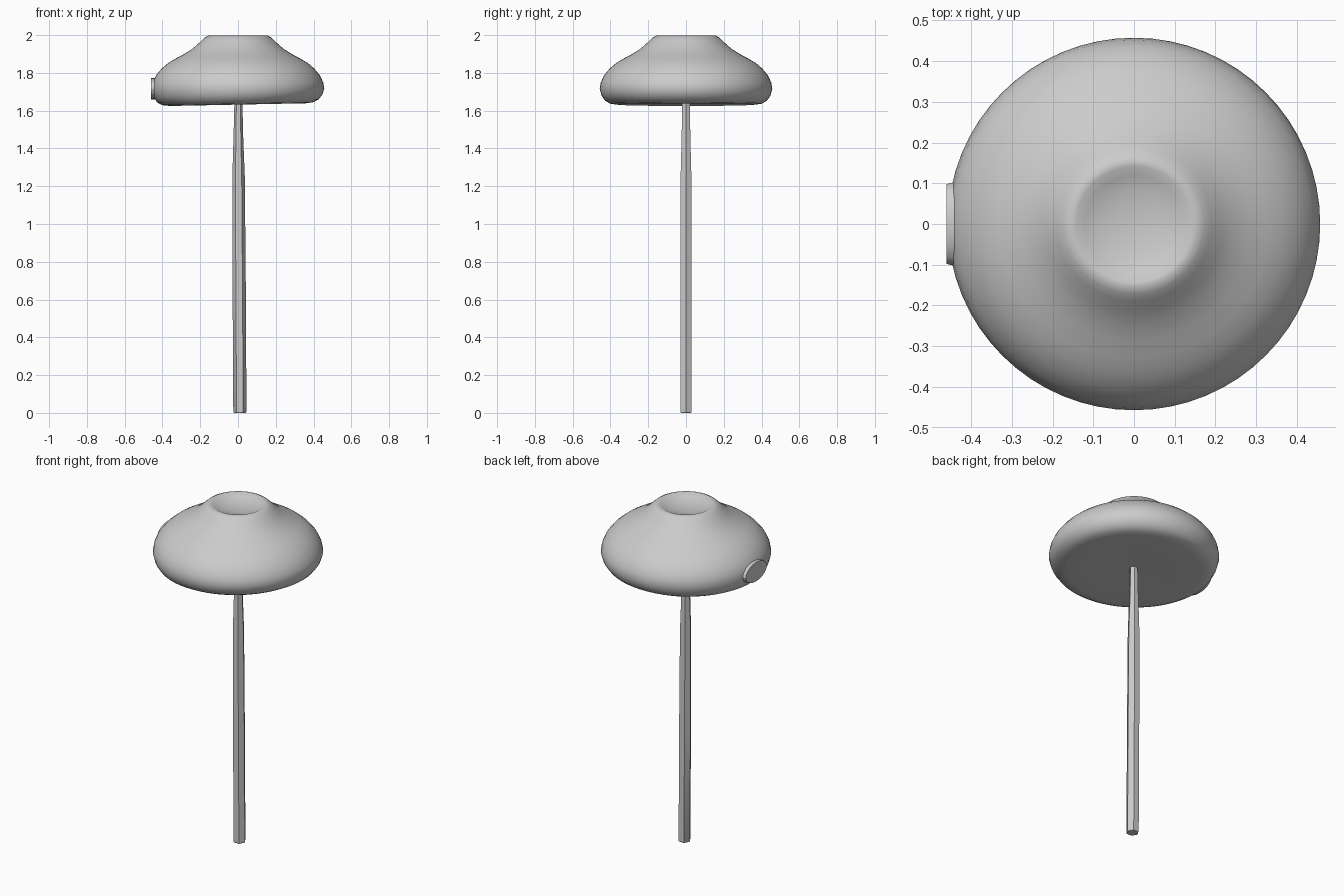
import bpy, bmesh
from math import pi, sin, cos, radians

if "Cube" in bpy.data.objects:
    bpy.data.objects.remove(bpy.data.objects["Cube"])


def finish(name, bm, angle):
    bmesh.ops.remove_doubles(bm, verts=bm.verts, dist=1e-5)
    bmesh.ops.recalc_face_normals(bm, faces=bm.faces)
    me = bpy.data.meshes.new(name)
    bm.to_mesh(me)
    bm.free()
    ob = bpy.data.objects.new(name, me)
    bpy.context.collection.objects.link(ob)
    bpy.ops.object.select_all(action='DESELECT')
    ob.select_set(True)
    bpy.context.view_layer.objects.active = ob
    bpy.ops.object.shade_smooth_by_angle(angle=radians(angle))
    return ob


def rings(bm, sections, n):
    """Skin stacked elliptical sections (cx, z, rx, ry) and cap open ends."""
    loops = []
    for cx, z, rx, ry in sections:
        loops.append([bm.verts.new((cx + rx * cos(2 * pi * i / n),
                                    ry * sin(2 * pi * i / n), z)) for i in range(n)])
    for a, b in zip(loops, loops[1:]):
        for i in range(n):
            j = (i + 1) % n
            bm.faces.new((a[i], a[j], b[j], b[i]))
    bm.faces.new(loops[0])
    bm.faces.new(loops[-1])


# Cap: turned profile with dished top and a slightly tilted underside
profile = [(0.02, 1.642), (0.2, 1.638), (0.36, 1.632), (0.40, 1.637), (0.428, 1.652),
           (0.447, 1.68), (0.457, 1.715), (0.451, 1.75), (0.435, 1.785), (0.405, 1.822),
           (0.37, 1.852), (0.33, 1.876), (0.285, 1.9), (0.245, 1.925), (0.215, 1.95),
           (0.19, 1.974), (0.172, 1.99), (0.155, 1.998), (0.142, 1.997), (0.12, 1.987),
           (0.085, 1.976), (0.045, 1.97), (0.01, 1.968)]
bm = bmesh.new()
rings(bm, [(0, z, r, r) for r, z in profile], 64)
for v in bm.verts:
    v.co.z += 0.02 * v.co.x * max(0, min(1, (1.75 - v.co.z) / 0.1))
finish("cap", bm, 50)

# Stem: six-sided shaft that narrows towards the cap
bm = bmesh.new()
rings(bm, [(0.01, 0, 0.031, 0.031), (0.01, 0.006, 0.035, 0.035), (0.006, 0.7, 0.035, 0.035),
           (0.003, 1.25, 0.033, 0.033), (0.002, 1.45, 0.026, 0.027),
           (0.002, 1.65, 0.021, 0.023)], 6)
finish("stem", bm, 30)

# Side patch: thin oval disc set into the left side of the cap
bm = bmesh.new()
rings(bm, [(0, -0.03, 0.058, 0.105), (0, 0.0, 0.056, 0.098)], 20)
for v in bm.verts:
    x, y, z = v.co
    v.co = (-0.46 - z, y, 1.716 + x)
finish("side_patch", bm, 30)
